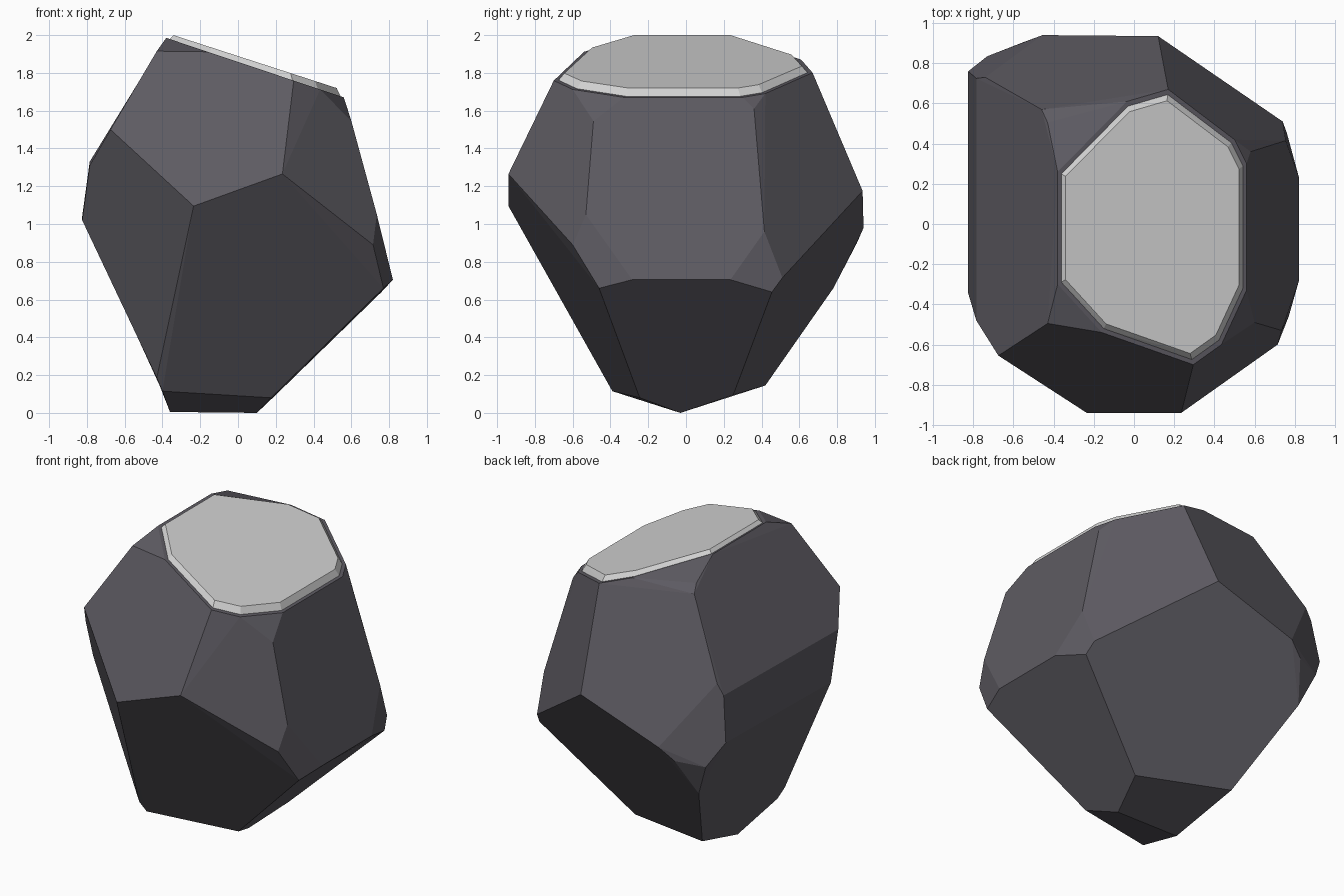
import bpy, bmesh, math


def material(name, color):
    m = bpy.data.materials.new(name)
    m.diffuse_color = (*color, 1.0)
    return m


def hull_object(name, points, mat, flat_angle):
    """Faceted convex solid around a set of points, near-flat facets merged."""
    bm = bmesh.new()
    for p in points:
        bm.verts.new(p)
    bmesh.ops.convex_hull(bm, input=bm.verts[:])
    bmesh.ops.delete(bm, geom=[v for v in bm.verts if not v.link_faces], context='VERTS')
    bmesh.ops.dissolve_limit(bm, angle_limit=math.radians(flat_angle),
                             verts=bm.verts[:], edges=bm.edges[:])
    bmesh.ops.recalc_face_normals(bm, faces=bm.faces[:])
    me = bpy.data.meshes.new(name)
    bm.to_mesh(me)
    bm.free()
    me.materials.append(mat)
    ob = bpy.data.objects.new(name, me)
    bpy.context.collection.objects.link(ob)
    return ob


dark = material("dark stone", (0.110, 0.104, 0.122))
light = material("pale cut stone", (0.64, 0.64, 0.64))

# Outline of the sloping cut top, seen from above
rim = [(-0.38, 0.26), (-0.035, 0.61), (0.17, 0.67), (0.50, 0.42), (0.56, 0.30),
       (0.56, -0.33), (0.435, -0.60), (0.295, -0.70), (-0.16, -0.54), (-0.38, -0.30)]


def rim_ring(scale, height, slope):
    cx, cy = 0.10, -0.02
    pts = []
    for x, y in rim:
        x, y = cx + (x - cx) * scale, cy + (y - cy) * scale
        pts.append((x, y, height + slope * x))
    return pts


# Corners of the stone, by side
front = [(-0.235, -0.94, 1.095), (0.235, -0.94, 1.265), (-0.675, -0.655, 1.50),
         (-0.43, -0.495, 1.915)]
left = [(-0.785, -0.48, 1.31), (-0.825, -0.345, 1.02), (-0.825, 0.76, 1.04),
        (-0.785, 0.725, 1.33), (-0.74, 0.73, 1.40), (-0.43, 0.505, 1.90),
        (-0.46, 0.57, 1.86)]
right = [(0.715, -0.60, 0.89), (0.77, -0.46, 0.66), (0.82, -0.285, 0.705),
         (0.82, 0.235, 0.705), (0.76, 0.455, 0.64), (0.74, 0.51, 0.715),
         (0.60, -0.49, 1.545), (0.735, -0.53, 1.05), (0.58, 0.36, 1.61),
         (0.755, 0.415, 0.96)]
back = [(0.12, 0.935, 1.175), (-0.455, 0.94, 0.98), (-0.55, 0.905, 0.90),
        (-0.73, 0.835, 0.88), (-0.64, 0.78, 0.66)]
base = [(-0.43, -0.425, 0.185), (-0.40, -0.39, 0.115), (0.175, -0.245, 0.08),
        (-0.36, -0.03, 0.005), (0.10, -0.03, 0.0), (0.20, 0.25, 0.095),
        (-0.415, 0.42, 0.145)]

# Faceted stone body
hull_object("stone_body", front + left + right + back + base
            + rim_ring(1.0, 1.858, -0.335), dark, 4)

# Pale slab with a bevelled rim on the cut top
hull_object("cut_top", rim_ring(0.965, 1.856, -0.335)
            + rim_ring(0.918, 1.889, -0.324), light, 2)
